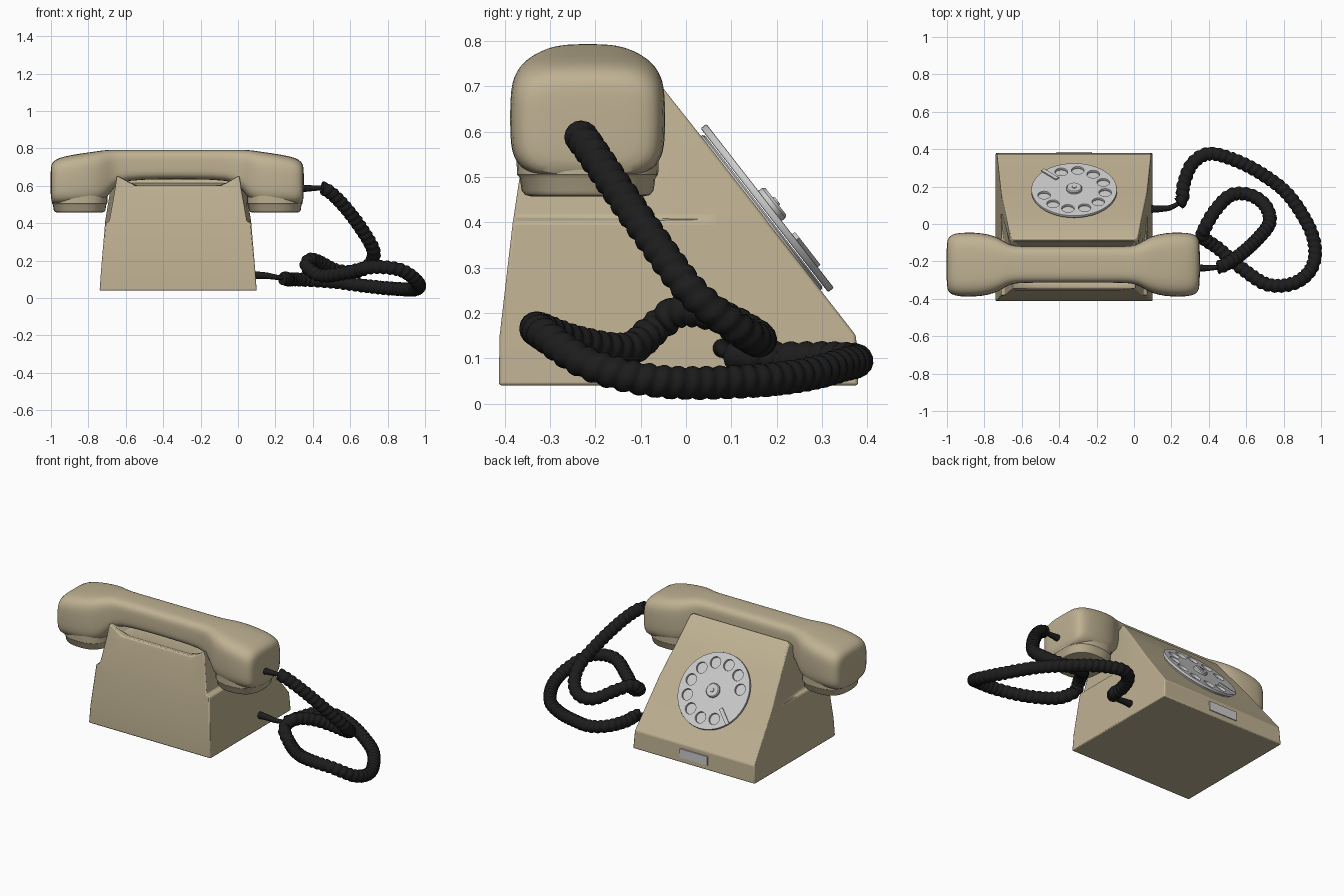
import bpy, bmesh, math
from mathutils import Vector, Matrix

if "Cube" in bpy.data.objects:
    bpy.data.objects.remove(bpy.data.objects["Cube"])

CX = -0.32                      # centre line of the body


def material(name, rgb):
    m = bpy.data.materials.new(name)
    m.diffuse_color = (*rgb, 1)
    m.use_nodes = True
    m.node_tree.nodes["Principled BSDF"].inputs["Base Color"].default_value = m.diffuse_color
    return m


BEIGE = material("beige", (0.52, 0.44, 0.29))
BLACK = material("black", (0.012, 0.012, 0.012))


def finish(ob, mat=None, angle=35):
    if mat:
        ob.data.materials.append(mat)
    bpy.ops.object.select_all(action='DESELECT')
    ob.select_set(True)
    bpy.context.view_layer.objects.active = ob
    bpy.ops.object.shade_smooth_by_angle(angle=math.radians(angle))
    return ob


def loft(name, rings, mat=None, angle=35):
    """Skin a list of equally sized closed rings and cap both ends."""
    bm = bmesh.new()
    vs = [[bm.verts.new(p) for p in r] for r in rings]
    n = len(rings[0])
    for a, b in zip(vs, vs[1:]):
        for i in range(n):
            bm.faces.new((a[i], a[(i + 1) % n], b[(i + 1) % n], b[i]))
    bm.faces.new(vs[0])
    bm.faces.new(vs[-1])
    bmesh.ops.recalc_face_normals(bm, faces=bm.faces)
    me = bpy.data.meshes.new(name)
    bm.to_mesh(me)
    bm.free()
    ob = bpy.data.objects.new(name, me)
    bpy.context.collection.objects.link(ob)
    return finish(ob, mat, angle)


def squircle(a, b, k, n):
    """Superellipse points with half sizes a, b."""
    out = []
    for i in range(n):
        t = 2 * math.pi * (i + 0.5) / n
        c, s = math.cos(t), math.sin(t)
        out.append((a * math.copysign(abs(c) ** (2 / k), c),
                    b * math.copysign(abs(s) ** (2 / k), s)))
    return out


# ---- body: each ring is half a plan outline, mirrored about the centre line
def body_ring(half):
    return [Vector((CX + x, y, z)) for x, y, z in half] + \
           [Vector((CX - x, y, z)) for x, y, z in reversed(half)]


def level(z, yb, yf, rear, front, yr, ys):
    return body_ring([(0.24, yb, z), (rear, yb, z), (rear, yr, z),
                      (front, ys, z), (front, yf, z)])


body = loft("body", [
    level(0.04, -0.413, 0.38, 0.42, 0.42, -0.13, 0.06),
    level(0.15, -0.411, 0.375, 0.412, 0.412, -0.13, 0.06),
    level(0.400, -0.382, 0.180, 0.391, 0.391, -0.13, 0.06),
    level(0.412, -0.380, 0.172, 0.368, 0.390, -0.13, 0.06),
    level(0.58, -0.355, 0.041, 0.338, 0.362, -0.15, -0.035),
    body_ring([(0.24, -0.345, 0.603), (0.327, -0.345, 0.655), (0.327, -0.16, 0.64),
               (0.342, -0.105, 0.70), (0.342, -0.07, 0.72)]),
    body_ring([(0.22, -0.32, 0.603), (0.300, -0.32, 0.635), (0.300, -0.16, 0.63),
               (0.325, -0.112, 0.70), (0.330, -0.09, 0.728)]),
    body_ring([(0.20, -0.30, 0.595), (0.27, -0.30, 0.60), (0.27, -0.16, 0.60),
               (0.29, -0.125, 0.61), (0.29, -0.118, 0.62)]),
], BEIGE)
bev = body.modifiers.new("soft_edges", 'BEVEL')
bev.width, bev.segments, bev.limit_method = 0.007, 2, 'ANGLE'
bev.angle_limit = math.radians(35)

# ---- handset: sections along x (distance, half width, bottom, top), mirrored
HX, HY = -0.325, -0.217
sections = [(0.10, .097, .635, .793), (0.28, .097, .63, .793), (0.335, .104, .60, .793),
            (0.375, .128, .535, .793), (0.42, .154, .505, .787), (0.49, .170, .495, .777),
            (0.57, .173, .495, .765), (0.635, .168, .495, .750), (0.668, .150, .502, .728),
            (0.676, .115, .53, .70), (0.677, .05, .59, .65)]
stations = [(-d, w, b, t) for d, w, b, t in reversed(sections)] + sections
handset = loft("handset", [
    [Vector((HX + d, HY + y, (b + t) / 2 + z))
     for y, z in squircle(w, (t - b) / 2, 3.8, 28)]
    for d, w, b, t in stations], BEIGE, 60)
handset.modifiers.new("smooth", 'SUBSURF').levels = 1
handset.modifiers["smooth"].render_levels = 1

# ear and mouth caps
for side, name in ((-1, "mouth_cap"), (1, "ear_cap")):
    loft(name, [[Vector((HX + side * 0.522 + x, HY + y, z)) for x, y in squircle(r * 0.95, r, 2.6, 40)]
                for z, r in ((.56, .158), (.505, .156), (.498, .150), (.47, .146),
                             (.46, .138), (.457, .125))], BEIGE)

# ---- dial, built flat and laid on the sloping panel (u = -x, v = up the slope)
normal = Vector((0, 0.789, 0.614))
up = Vector((0, -0.614, 0.789))
origin = Vector((CX, 0.165, 0.420))
right = Vector((-1, 0, 0))
DIAL = Matrix((right, up, normal)).transposed().to_4x4()
DIAL.translation = origin


def circle(r, n, u=0, v=0):
    return [(u + r * math.cos(2 * math.pi * i / n), v + r * math.sin(2 * math.pi * i / n))
            for i in range(n)]


def lathe(name, profile, n=64):
    return loft(name, [[DIAL @ Vector((u, v, h)) for u, v in circle(r, n)] for r, h in profile])


lathe("dial_base", [(.215, -.02), (.215, .004), (.21, .008)])
lathe("dial_hub", [(.042, .015), (.042, .036), (.037, .042), (.012, .042), (.01, .046)], 32)

# finger wheel: filled outline with ten holes
cu = bpy.data.curves.new("finger_wheel", 'CURVE')
cu.dimensions, cu.fill_mode = '2D', 'BOTH'
cu.extrude, cu.bevel_depth, cu.bevel_resolution = 0.005, 0.003, 1
holes = [math.radians(17 + 30.8 * i) for i in range(10)]
outlines = [circle(.226, 72)] + [circle(.036, 24, .168 * math.cos(a), .168 * math.sin(a))
                                 for a in holes]
for pts in outlines:
    sp = cu.splines.new('POLY')
    sp.points.add(len(pts) - 1)
    for p, (u, v) in zip(sp.points, pts):
        p.co = (u, v, 0, 1)
    sp.use_cyclic_u = True
wheel = bpy.data.objects.new("finger_wheel", cu)
bpy.context.collection.objects.link(wheel)
wheel.matrix_world = DIAL @ Matrix.Translation((0, 0, 0.018))
bpy.context.view_layer.objects.active = wheel
wheel.select_set(True)
bpy.ops.object.select_all(action='DESELECT')
wheel.select_set(True)
bpy.ops.object.convert(target='MESH')
finish(bpy.context.view_layer.objects.active)


def box(name, matrix, size):
    bpy.ops.mesh.primitive_cube_add(size=1)
    ob = bpy.context.object
    ob.name = name
    ob.matrix_world = matrix @ Matrix.Diagonal((*size, 1))
    return ob


box("finger_stop", DIAL @ Matrix.Rotation(math.radians(-44), 4, 'Z')
    @ Matrix.Translation((0.18, 0, 0.03)), (0.11, 0.022, 0.008))
box("front_plate", Matrix.Translation((CX, 0.378, 0.098)), (0.19, 0.012, 0.055))

# ---- coiled cord from handset to body
path = [Vector(p) for p in (
    (.33, -.235, .585), (.40, -.235, .587), (.47, -.225, .58), (.56, -.17, .50),
    (.66, -.08, .37), (.725, .01, .25), (.70, .10, .175), (.62, .155, .14),
    (.52, .155, .15), (.44, .08, .19), (.385, -.01, .205), (.37, -.07, .165),
    (.45, -.13, .12), (.58, -.24, .135), (.72, -.325, .165), (.87, -.31, .15),
    (.96, -.21, .085), (.95, -.05, .048), (.83, .15, .05), (.68, .27, .065),
    (.53, .345, .085), (.40, .375, .095), (.31, .32, .10), (.265, .21, .10),
    (.255, .13, .105), (.20, .09, .112), (.15, .082, .12), (.09, .08, .122))]


def spline(pts, steps=30):
    ext = [2 * pts[0] - pts[1]] + pts + [2 * pts[-1] - pts[-2]]
    out = []
    for a, b, c, d in zip(ext, ext[1:], ext[2:], ext[3:]):
        for i in range(steps):
            t = i / steps
            out.append(0.5 * (2 * b + (c - a) * t + (2 * a - 5 * b + 4 * c - d) * t * t
                              + (3 * b - a - 3 * c + d) * t ** 3))
    return out + [pts[-1]]


dense = spline(path)
length = sum((b - a).length for a, b in zip(dense, dense[1:]))
PITCH, STEP, SIDES = 0.036, 0.0045, 16
rings, travelled, side, old = [], 0.0, Vector((0, 0, 1)), None
last = -1
for i in range(len(dense) - 1):
    travelled += (dense[i + 1] - dense[i]).length
    if travelled - last < STEP and i < len(dense) - 2:
        continue
    last = travelled
    tan = (dense[i + 1] - dense[i]).normalized()
    if old:
        side = old.rotation_difference(tan) @ side
    side = (side - tan * side.dot(tan)).normalized()
    old, other = tan, tan.cross(side)
    end = min(travelled / 0.12, (length - travelled) / 0.15)
    ring = []
    for k in range(SIDES):
        a = 2 * math.pi * k / SIDES
        if end < 1:             # plain, tapered strain relief
            r = 0.021 - 0.009 * end
        else:                   # helical ridge
            r = 0.031 + 0.007 * abs(math.sin(math.pi * travelled / PITCH + a / 2))
        ring.append(dense[i] + side * (r * math.cos(a)) + other * (r * math.sin(a)))
    rings.append(ring)
loft("coiled_cord", rings, BLACK, 50)
